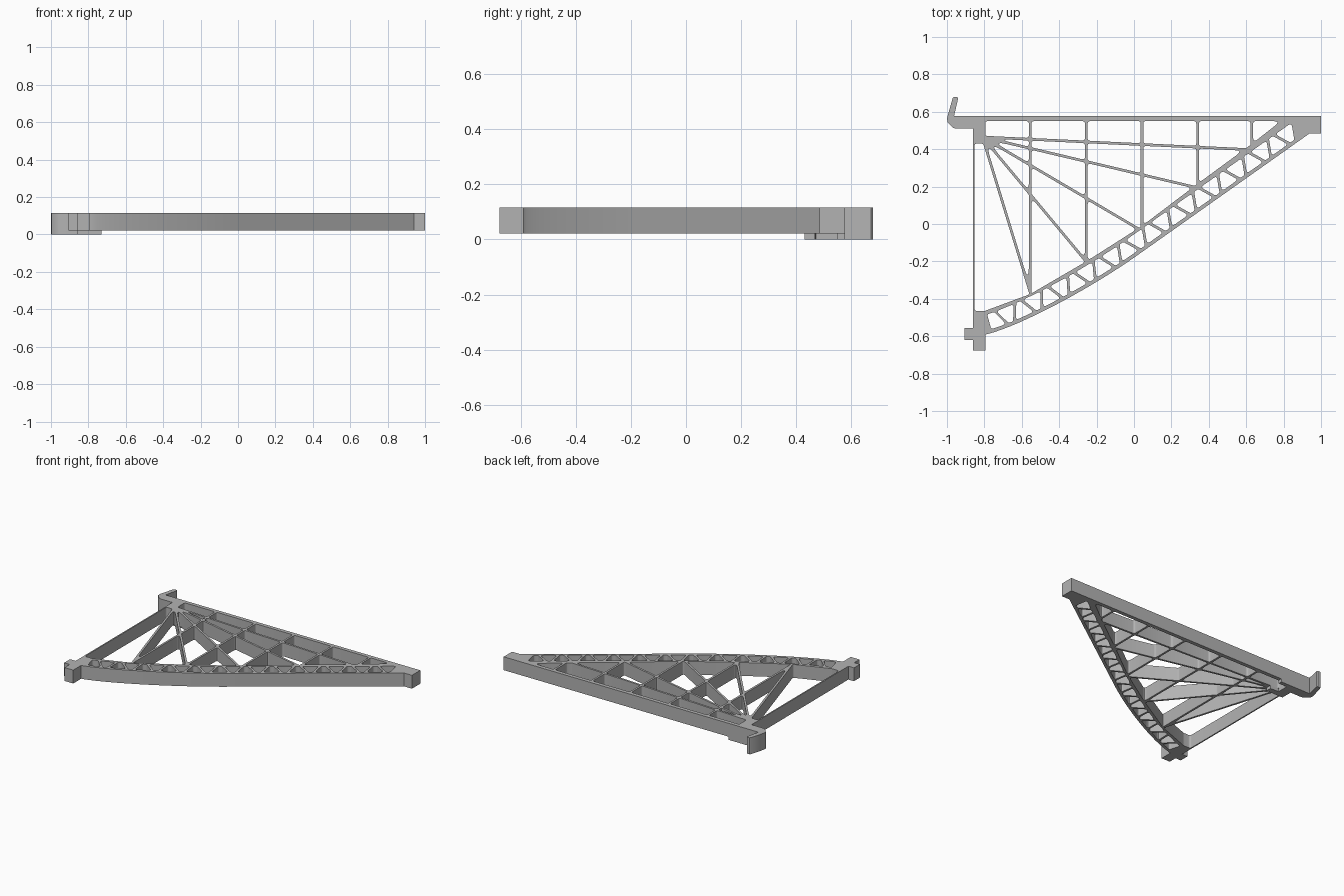
import bpy, bmesh, math
from mathutils import Vector
from mathutils.geometry import interpolate_bezier

cube = bpy.data.objects.get("Cube")
if cube:
    bpy.data.objects.remove(cube)

GREY = (0.45, 0.45, 0.45, 1)
mat = bpy.data.materials.new("matte_grey")
mat.use_nodes = True
mat.diffuse_color = GREY
mat.node_tree.nodes["Principled BSDF"].inputs["Base Color"].default_value = GREY

TOP, UNDER = 0.115, 0.022


def V(*p):
    return Vector(p)


def clip(poly, a, b, inset=0.0):
    """Keep the part of a convex polygon left of line a-b, moved in by inset."""
    d = (b - a).normalized()
    n = V(-d.y, d.x)
    out = []
    for i, p in enumerate(poly):
        q = poly[(i + 1) % len(poly)]
        dp, dq = (p - a).dot(n) - inset, (q - a).dot(n) - inset
        if dp >= 0:
            out.append(p)
        if dp * dq < 0:
            out.append(p.lerp(q, dp / (dp - dq)))
    return out


def area(poly):
    return sum(p.x * q.y - q.x * p.y for p, q in zip(poly, poly[1:] + poly[:1])) / 2


def rounded(poly, r, limit=0.13, steps=5):
    """Replace every corner with a short curve."""
    out = []
    for i, p in enumerate(poly):
        a, b = poly[i - 1] - p, poly[(i + 1) % len(poly)] - p
        half = max(a.angle(b) / 2, 0.02)
        t = min(r / math.tan(half), limit, 0.47 * a.length, 0.47 * b.length)
        s, e = p + a.normalized() * t, p + b.normalized() * t
        for k in range(steps):
            u = k / (steps - 1)
            out.append(s.lerp(p, u).lerp(p.lerp(e, u), u))
    return out


def plate(name, loops, z0, z1):
    """Extrude an outline with holes into a solid mesh."""
    cu = bpy.data.curves.new(name + "_profile", "CURVE")
    cu.dimensions, cu.fill_mode, cu.extrude = "2D", "BOTH", (z1 - z0) / 2
    for loop in loops:
        sp = cu.splines.new("POLY")
        sp.points.add(len(loop) - 1)
        for pt, p in zip(sp.points, loop):
            pt.co = (p.x, p.y, 0, 1)
        sp.use_cyclic_u = True
    tmp = bpy.data.objects.new(name + "_profile", cu)
    bpy.context.collection.objects.link(tmp)
    dg = bpy.context.evaluated_depsgraph_get()
    me = bpy.data.meshes.new_from_object(tmp.evaluated_get(dg))
    bpy.data.objects.remove(tmp)
    bm = bmesh.new()
    bm.from_mesh(me)
    bmesh.ops.remove_doubles(bm, verts=bm.verts, dist=1e-5)
    bmesh.ops.translate(bm, verts=bm.verts, vec=(0, 0, (z0 + z1) / 2))
    bmesh.ops.recalc_face_normals(bm, faces=bm.faces)
    bm.to_mesh(me)
    bm.free()
    me.materials.clear()
    me.materials.append(mat)
    ob = bpy.data.objects.new(name, me)
    bpy.context.collection.objects.link(ob)
    bpy.ops.object.select_all(action="DESELECT")
    ob.select_set(True)
    bpy.context.view_layer.objects.active = ob
    bpy.ops.object.shade_smooth_by_angle(angle=math.radians(35))
    return ob


# Curved lower chord
bend = interpolate_bezier(V(-0.79, -0.59, 0), V(-0.62, -0.55, 0),
                          V(-0.25, -0.355, 0), V(0, -0.18, 0), 16)
chord = [p.to_2d() for p in bend] + [V(0.94, 0.485)]

# Hook, from its inner foot round the tip to the mounting block
hook = [V(-0.962, 0.577), V(-0.94, 0.672), V(-0.945, 0.678), V(-0.965, 0.678),
        V(-0.97, 0.672), V(-1, 0.565), V(-0.997, 0.545), V(-0.965, 0.513),
        V(-0.95, 0.51), V(-0.862, 0.51)]

# Bottom foot with its side tab
foot = [V(-0.862, -0.555), V(-0.905, -0.555), V(-0.905, -0.62), V(-0.862, -0.62),
        V(-0.862, -0.677), V(-0.795, -0.677), V(-0.795, -0.59)]
outline = hook + foot + chord + [V(1, 0.485), V(1, 0.577)]

# Web openings: columns between uprights, split by struts fanning from one corner
apex = V(-0.81, 0.465)
fan = [V(0.61, 0.398), V(0.325, 0.197), V(0.01, -0.018), V(-0.26, -0.195), V(-0.555, -0.365)]
inner = [V(-0.79, -0.462), V(-0.555, -0.375), V(-0.255, -0.2), V(0.043, -0.01),
         V(0.34, 0.215), V(0.63, 0.428), V(0.785, 0.55)]
half = 0.007
holes = []
for c in range(len(inner) - 1):
    left, right = inner[c].x + half, inner[c + 1].x - half
    if c == 0:
        left = -0.853
    if c == len(inner) - 2:
        right = 0.9
    for k in range(len(fan) + 1):
        lo, hi = -0.465, 0.55
        x0 = left
        if c == 0 and k == 0:
            x0 = -0.795
        if c == 0 and k == len(fan):
            hi = 0.43
        cell = [V(x0, lo), V(right, lo), V(right, hi), V(x0, hi)]
        cell = clip(cell, inner[c], inner[c + 1])
        if k > 0:
            cell = clip(cell, fan[k - 1], apex, half)
        if k < len(fan):
            cell = clip(cell, apex, fan[k], half)
        # drop coincident corners and slivers
        cell = [p for i, p in enumerate(cell) if (p - cell[i - 1]).length > 0.004]
        if len(cell) > 2 and area(cell) > 0.0008:
            holes.append(rounded(cell, 0.014))

# Truss openings along the chord, alternating wide side out and wide side in
steps = [(b - a).length for a, b in zip(chord, chord[1:])]
total = sum(steps)


def along(s, off):
    """Point at distance s along the chord, off inward from its edge."""
    for a, b, d in zip(chord, chord[1:], steps):
        if s <= d or b is chord[-1]:
            t = (b - a) / d
            return a + t * s + V(-t.y, t.x) * off
        s -= d


COUNT, WALL, SLANT = 24, 0.008, 0.02
start = 0.025
pitch = (total - 0.06 - start) / COUNT
for i in range(COUNT):
    s0, s1 = start + i * pitch + WALL, start + (i + 1) * pitch - WALL
    k = SLANT if i % 2 == 0 else -SLANT
    k0 = 0 if i == 0 else k
    quad = [along(s0 - k0, 0.019), along(s1 + k, 0.019),
            along(s1 - k, 0.102), along(s0 + k0, 0.102)]
    holes.append(rounded(quad, 0.012))

plate("bracket_frame", [outline] + holes, UNDER, TOP)

# Deeper hook end: hook, beam stub, mounting block and strut roots
pad = hook + [V(-0.862, 0.43), V(-0.8, 0.43), V(-0.73, 0.43), V(-0.73, 0.468),
              V(-0.795, 0.472), V(-0.795, 0.55), V(-0.73, 0.55), V(-0.73, 0.577)]
plate("hook_pad", [pad], 0, UNDER)
